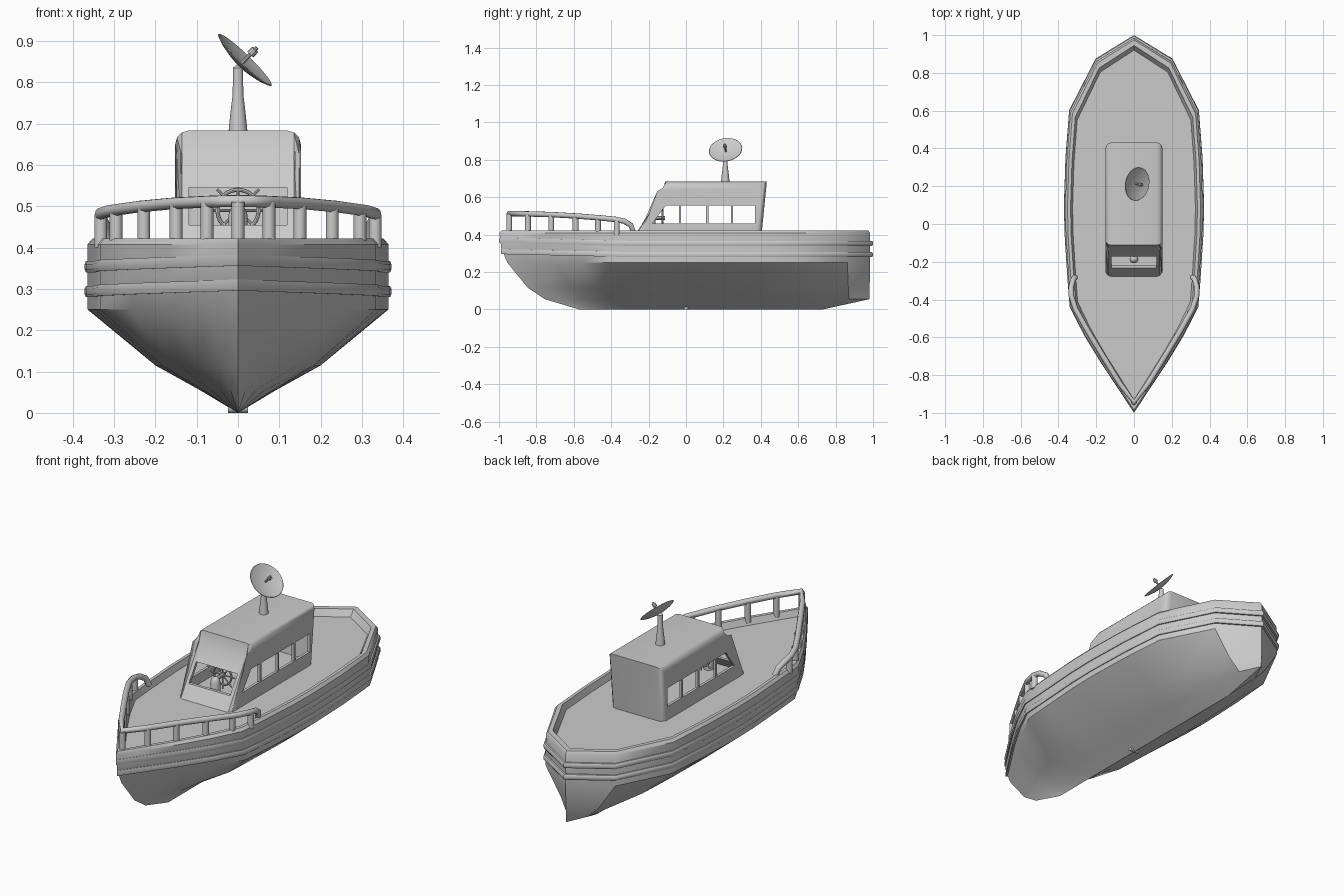
import bpy, bmesh, math
from mathutils import Vector

if "Cube" in bpy.data.objects:
    bpy.data.objects.remove(bpy.data.objects["Cube"])


def finish(name, bm, angle=35):
    bmesh.ops.remove_doubles(bm, verts=bm.verts, dist=1e-5)
    bmesh.ops.recalc_face_normals(bm, faces=bm.faces)
    me = bpy.data.meshes.new(name)
    bm.to_mesh(me)
    bm.free()
    ob = bpy.data.objects.new(name, me)
    bpy.context.collection.objects.link(ob)
    bpy.ops.object.select_all(action='DESELECT')
    ob.select_set(True)
    bpy.context.view_layer.objects.active = ob
    bpy.ops.object.shade_smooth_by_angle(angle=math.radians(angle))
    return ob


# Half outline of the boat in plan, bow to stern
PLAN = [(0, -1), (.075, -.885), (.17, -.74), (.26, -.59), (.335, -.44), (.346, -.3),
        (.362, -.05), (.365, .1), (.357, .35), (.338, .6), (.2, .875), (0, 1)]
LOOP = PLAN + [(-x, y) for x, y in PLAN[-2:0:-1]]


def row(bm, z, bow, stern, half, rise=0.0):
    out = []
    for x, y in LOOP:
        yy = bow + (y + 1) / 2 * (stern - bow)
        lift = rise * max(0, -y - .3) / .7
        out.append(bm.verts.new((x / .365 * half, yy, z + lift)))
    return out


def loft(name, levels, closed=False, cap=False):
    bm = bmesh.new()
    rows = [row(bm, *lv) for lv in levels]
    pairs = list(zip(rows, rows[1:])) + ([(rows[-1], rows[0])] if closed else [])
    n = len(LOOP)
    for a, b in pairs:
        for i in range(n):
            j = (i + 1) % n
            bm.faces.new((a[i], a[j], b[j], b[i]))
    if cap:
        bm.faces.new(rows[-1])
    return finish(name, bm)


# Hull from keel to gunwale, then inside to the deck
loft("hull", [(0, -.57, .73, 0), (.055, -.755, .98, .092), (.115, -.845, .982, .2),
              (.25, -.955, .984, .364), (.33, -.988, .985, .364), (.408, -.998, .985, .364),
              (.422, -.985, .975, .352), (.422, -.955, .945, .336),
              (.39, -.93, .92, .325)], cap=True)

# Two rubbing strakes around the hull
for name, z, bow in (("lower_strake", .28, -.99), ("upper_strake", .34, -.999)):
    loft(name, [(z, bow + .03, .97, .35, .016), (z, bow + .002, .995, .368, .016),
                (z + .007, bow, 1.0, .371, .016), (z + .02, bow, 1.0, .371, .016),
                (z + .027, bow + .002, .995, .368, .016), (z + .027, bow + .03, .97, .35, .016)],
         closed=True)


def prism(name, profile, half, bevel=0):
    bm = bmesh.new()
    a = [bm.verts.new((-half, y, z)) for y, z in profile]
    b = [bm.verts.new((half, y, z)) for y, z in profile]
    sides = [bm.faces.new(a), bm.faces.new(b)]
    n = len(profile)
    for i in range(n):
        j = (i + 1) % n
        bm.faces.new((a[i], a[j], b[j], b[i]))
    if bevel:
        zmin = min(z for y, z in profile) + 1e-4
        edges = [e for f in sides for e in f.edges if max(v.co.z for v in e.verts) > zmin]
        bmesh.ops.bevel(bm, geom=edges, offset=bevel, segments=3, profile=.5,
                        affect='EDGES', clamp_overlap=True)
    return finish(name, bm)


def cut(target, cutter):
    m = target.modifiers.new("cut", 'BOOLEAN')
    m.operation = 'DIFFERENCE'
    m.solver = 'EXACT'
    m.object = cutter
    bpy.context.view_layer.objects.active = target
    bpy.ops.object.modifier_apply(modifier=m.name)
    bpy.data.objects.remove(cutter)


# Wheelhouse shell with windows
cabin = prism("wheelhouse", [(-.285, .38), (-.122, .62), (-.112, .683), (.432, .683), (.402, .38)],
              .152, .033)
cut(cabin, prism("room_cutter", [(-.252, .405), (-.107, .617), (-.1, .668), (.417, .668), (.39, .405)],
                 .138, .028))
panes = [[(-.18, .46), (-.11, .555), (-.038, .555), (-.038, .46)]]
for y0, y1 in ((-.026, .108), (.12, .24), (.252, .37)):
    panes.append([(y0, .46), (y0, .555), (y1, .555), (y1, .46)])
for p in panes:
    cut(cabin, prism("pane_cutter", p, .3))
cut(cabin, prism("windscreen_cutter", [(-.4, .455), (-.4, .545), (-.13, .545), (-.13, .455)], .118))
bpy.ops.object.select_all(action='DESELECT')
cabin.select_set(True)
bpy.context.view_layer.objects.active = cabin
bpy.ops.object.shade_smooth_by_angle(angle=math.radians(35))


def lathe(name, profile, origin, axis=(0, 0, 1), seg=20):
    # profile of (radius, height) spun around an axis
    bm = bmesh.new()
    q = Vector((0, 0, 1)).rotation_difference(Vector(axis).normalized())
    rings = [[bm.verts.new(Vector(origin) + q @ Vector((r * math.cos(t), r * math.sin(t), h)))
              for t in (2 * math.pi * k / seg for k in range(seg))] for r, h in profile]
    for a, b in zip(rings, rings[1:]):
        for i in range(seg):
            j = (i + 1) % seg
            bm.faces.new((a[i], a[j], b[j], b[i]))
    return finish(name, bm)


def rod(name, a, b, r, seg=10):
    d = Vector(b) - Vector(a)
    return lathe(name, [(0, 0), (r, 0), (r, d.length), (0, d.length)], a, d, seg)


# Mast and dish on the roof
lathe("mast", [(0, 0), (.023, 0), (.019, .04), (.013, .09), (.012, .155), (0, .165)], (0, .21, .68))
aim = Vector((.69, -.13, .71)).normalized()
hub = Vector((.015, .212, .852))
lathe("dish", [(0, -.016), (.04, -.013), (.07, -.006), (.09, .002), (.088, .004),
               (.068, -.002), (.04, -.008), (0, -.011)], hub, aim, 28)
rod("dish_feed", hub - aim * .014, hub + aim * .045, .005)
rod("dish_receiver", hub + aim * .022, hub + aim * .038, .01)

# Steering wheel and its pedestal
c = Vector((0, -.125, .49))
lathe("wheel_rim", [(.05 + .005 * math.cos(t), .005 * math.sin(t))
                    for t in (math.pi * k / 4 for k in range(9))], c, (0, 1, 0), 24)
rod("wheel_hub", c - Vector((0, .05, 0)), c + Vector((0, .012, 0)), .011)
for k in range(4):
    t = math.pi * k / 4
    d = Vector((math.cos(t), 0, math.sin(t))) * .072
    rod("wheel_spoke", c - d, c + d, .0035, 8)
lathe("wheel_pedestal", [(.023, 0), (.023, .075), (.018, .088), (.01, .096), (0, .098)],
      (0, -.185, .405))

# Bow rail tube
half = [(.312, -.282, .415), (.322, -.295, .45), (.332, -.33, .472), (.332, -.38, .482),
        (.31, -.45, .489), (.24, -.575, .499), (.155, -.715, .507), (.075, -.845, .511)]
path = half + [(0, -.945, .513)] + [(-x, y, z) for x, y, z in half[::-1]]
cu = bpy.data.curves.new("bow_rail", 'CURVE')
cu.dimensions = '3D'
cu.bevel_depth = .0145
cu.bevel_resolution = 3
cu.use_fill_caps = True
sp = cu.splines.new('POLY')
sp.points.add(len(path) - 1)
for p, co in zip(sp.points, path):
    p.co = (*co, 1)
sp.use_smooth = True
bpy.context.collection.objects.link(bpy.data.objects.new("bow_rail", cu))

# Rail posts
for x, y, z in ((0, -.945, .51), (.075, -.845, .51), (.15, -.72, .506), (.228, -.59, .499),
                (.295, -.47, .49), (.332, -.37, .48)):
    for s in ((1, -1) if x else (1,)):
        rod("rail_post", (s * x, y, .4), (s * x, y, z), .0155, 12)

# Small drain fitting under the keel
rod("keel_fitting", (-.024, 0, .012), (.024, 0, .012), .012, 12)
